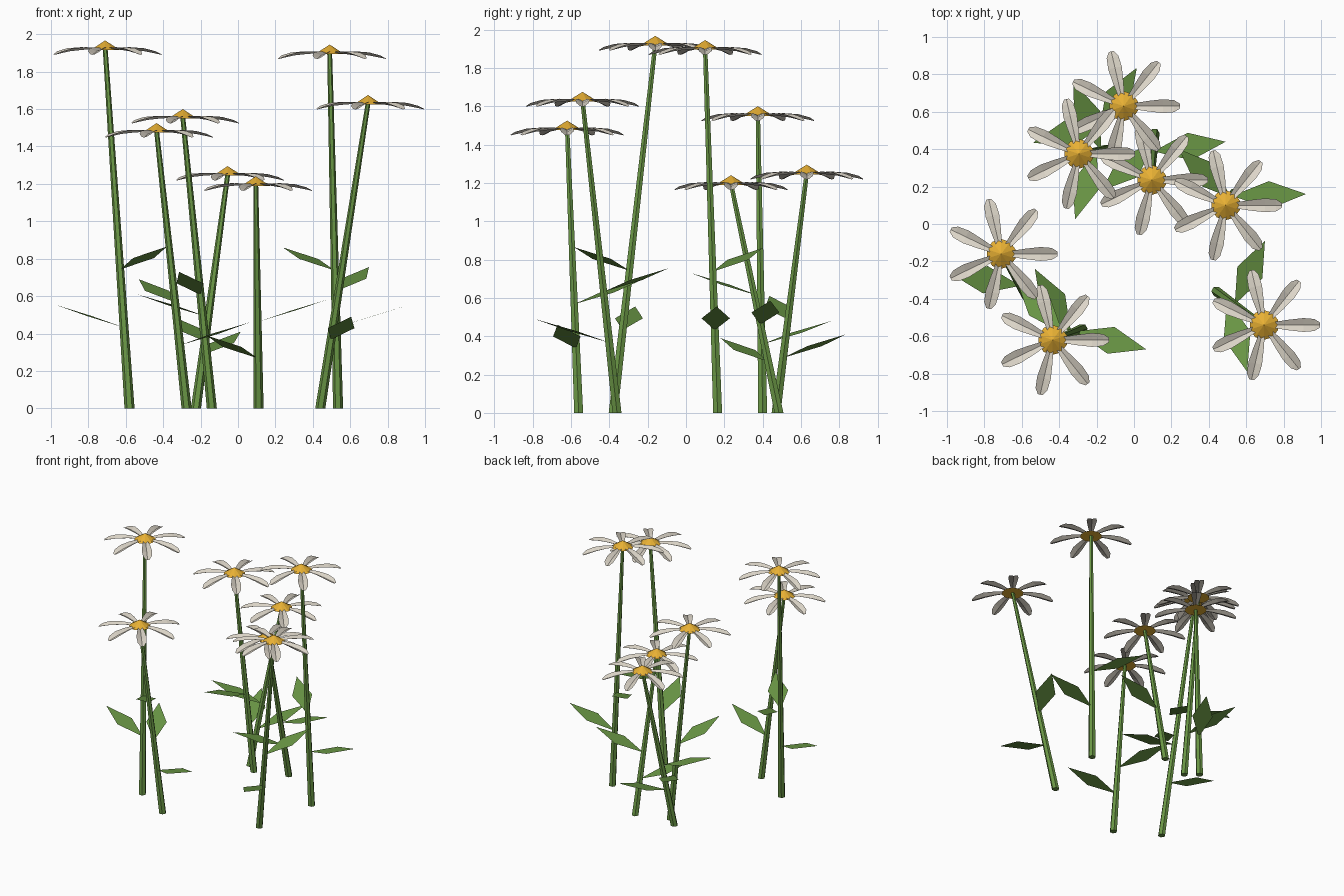
import bpy
import bmesh
from math import cos, sin, pi
from mathutils import Vector, Matrix

cube = bpy.data.objects.get("Cube")
if cube:
    bpy.data.objects.remove(cube, do_unlink=True)


def material(name, color):
    m = bpy.data.materials.new(name)
    m.use_nodes = True
    rgba = (*color, 1)
    m.diffuse_color = rgba
    m.node_tree.nodes["Principled BSDF"].inputs["Base Color"].default_value = rgba
    return m


GREEN = material("leaf green", (0.145, 0.31, 0.06))
CREAM = material("petal cream", (0.72, 0.67, 0.58))
YELLOW = material("centre yellow", (0.83, 0.45, 0.035))


def add_object(name, bm, mat):
    bmesh.ops.recalc_face_normals(bm, faces=bm.faces)
    mesh = bpy.data.meshes.new(name)
    bm.to_mesh(mesh)
    bm.free()
    mesh.materials.append(mat)
    obj = bpy.data.objects.new(name, mesh)
    bpy.context.collection.objects.link(obj)
    return obj


def make_stem(name, base, top, r0=0.027, r1=0.013, sides=6):
    bm = bmesh.new()
    rings = []
    for p, r in ((base, r0), (top, r1)):
        rings.append([bm.verts.new(p + Vector((r * cos(a), r * sin(a), 0)))
                      for a in (2 * pi * i / sides for i in range(sides))])
    low, high = rings
    for i in range(sides):
        j = (i + 1) % sides
        bm.faces.new((low[i], low[j], high[j], high[i]))
    bm.faces.new(low[::-1])
    bm.faces.new(high)
    add_object(name, bm, GREEN)


def make_leaf(name, root, tip, half_width=0.074):
    # flat diamond blade with level side corners
    bm = bmesh.new()
    along = tip - root
    side = along.cross(Vector((0, 0, 1))).normalized() * half_width
    mid = root + along * 0.5
    bm.faces.new([bm.verts.new(p) for p in (root, mid + side, tip, mid - side)])
    add_object(name, bm, GREEN)


# petal stations: radius, half width, ridge height, edge height (below the apex)
PETAL = ((0.04, 0.014, -0.046, -0.040),
         (0.13, 0.028, -0.050, -0.036),
         (0.21, 0.037, -0.058, -0.042),
         (0.27, 0.032, -0.070, -0.058),
         (0.30, 0.013, -0.077, -0.074))


def make_petals(name, apex, count=7):
    bm = bmesh.new()
    for k in range(count):
        turn = Matrix.Rotation(2 * pi * k / count, 3, "Z")
        rows = []
        for r, w, zc, ze in PETAL:
            pts = ((r, -w, ze), (r, 0, zc), (r, w, ze))
            rows.append([bm.verts.new(apex + turn @ Vector(p)) for p in pts])
        for a, b in zip(rows, rows[1:]):
            for i in range(2):
                bm.faces.new((a[i], b[i], b[i + 1], a[i + 1]))
    add_object(name, bm, CREAM)


def make_centre(name, apex, radius=0.08, height=0.05):
    bm = bmesh.new()
    bmesh.ops.create_cone(bm, cap_ends=True, segments=10, radius1=radius, radius2=0,
                          depth=height,
                          matrix=Matrix.Translation(apex - Vector((0, 0, height / 2))))
    add_object(name, bm, YELLOW)


# each flower: stem foot, head apex, then leaf tips
LEAF_RISE = 0.123
FLOWERS = (
    ((-0.225, 0.47), (-0.055, 0.63, 1.295), ((0.015, 0.835, 0.41), (-0.54, 0.435, 0.61))),
    ((-0.14, 0.40), (-0.295, 0.375, 1.60), ((-0.325, 0.76, 0.48), (-0.315, 0.025, 0.73))),
    ((0.11, 0.485), (0.095, 0.235, 1.24), ((-0.17, 0.18, 0.39), (0.49, 0.44, 0.585))),
    ((0.535, 0.165), (0.49, 0.10, 1.945), ((0.92, 0.16, 0.555), (0.24, 0.40, 0.86))),
    ((-0.58, -0.38), (-0.71, -0.16, 1.967), ((-0.98, -0.265, 0.555), (-0.38, -0.585, 0.865))),
    ((-0.275, -0.56), (-0.435, -0.62, 1.525), ((0.065, -0.67, 0.46), (-0.53, -0.24, 0.69))),
    ((0.44, -0.36), (0.695, -0.54, 1.675), ((0.605, -0.79, 0.49), (0.70, -0.09, 0.755))),
)

for n, (foot, head, tips) in enumerate(FLOWERS, 1):
    base = Vector((*foot, 0))
    apex = Vector(head)
    top = apex - Vector((0, 0, 0.045))
    make_stem(f"stem_{n}", base, top)
    make_petals(f"petals_{n}", apex)
    make_centre(f"flower_centre_{n}", apex)
    for k, tip in enumerate(tips, 1):
        tip = Vector(tip)
        root = base.lerp(top, (tip.z - LEAF_RISE) / top.z)
        make_leaf(f"leaf_{n}_{k}", root, tip)
